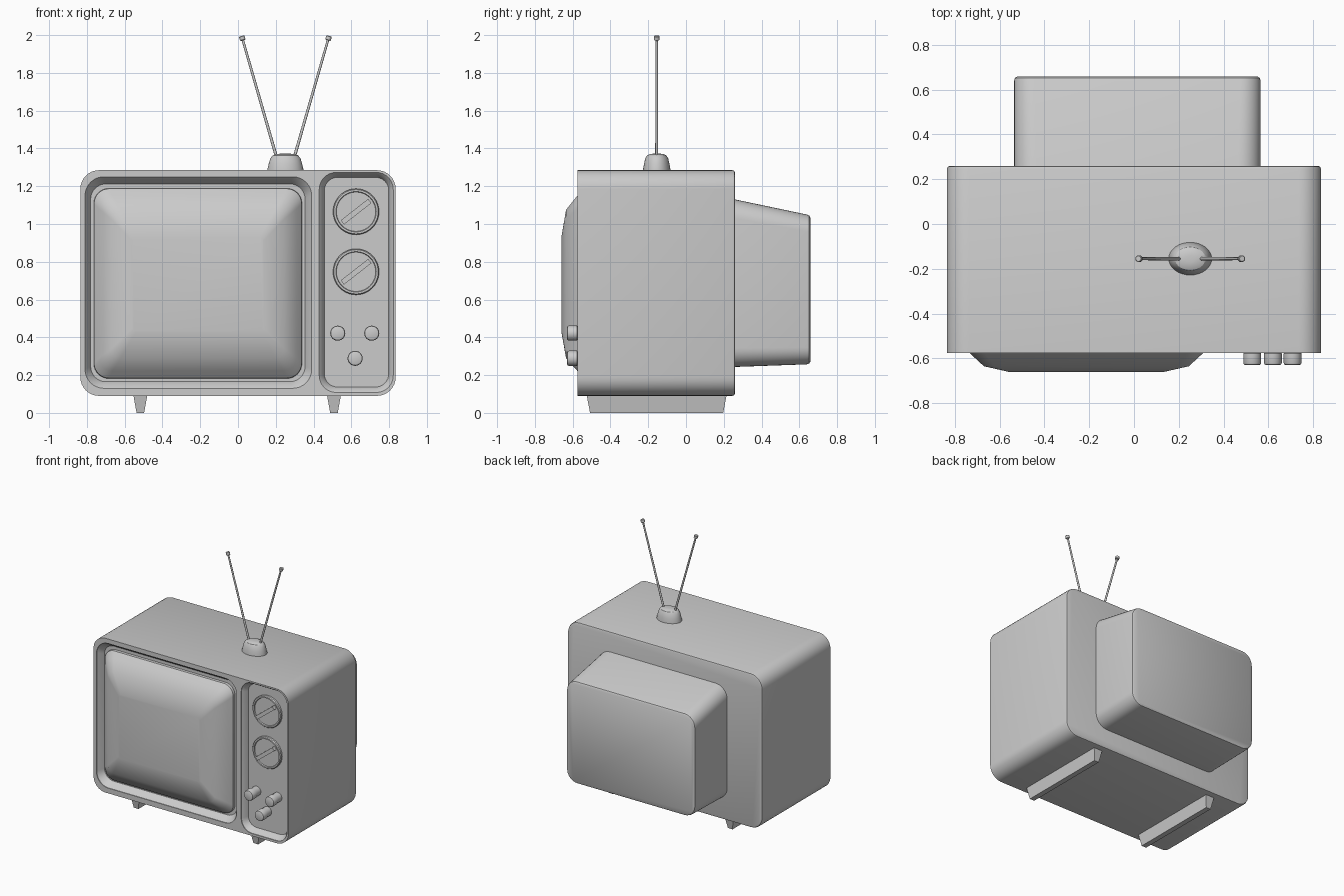
import bpy, bmesh
from math import sin, cos, pi, radians
from mathutils import Vector, Matrix

if "Cube" in bpy.data.objects:
    bpy.data.objects.remove(bpy.data.objects["Cube"])


def loft(name, rings, smooth=True):
    """Skin a stack of equal-length point rings and cap both ends."""
    bm = bmesh.new()
    loops = [[bm.verts.new(p) for p in ring] for ring in rings]
    n = len(loops[0])
    for a, b in zip(loops, loops[1:]):
        for i in range(n):
            j = (i + 1) % n
            bm.faces.new((a[i], a[j], b[j], b[i]))
    bm.faces.new(loops[0])
    bm.faces.new(loops[-1])
    bmesh.ops.recalc_face_normals(bm, faces=bm.faces)
    me = bpy.data.meshes.new(name)
    bm.to_mesh(me)
    bm.free()
    ob = bpy.data.objects.new(name, me)
    bpy.context.collection.objects.link(ob)
    if smooth:
        shade(ob)
    return ob


def select(ob):
    bpy.ops.object.select_all(action='DESELECT')
    ob.select_set(True)
    bpy.context.view_layer.objects.active = ob


def shade(ob):
    select(ob)
    bpy.ops.object.shade_smooth_by_angle(angle=radians(32))


def rrect(y, x0, x1, z0, z1, r, seg=8):
    """Rounded rectangle in the XZ plane at depth y."""
    pts = []
    corners = ((x1 - r, z1 - r), (x0 + r, z1 - r), (x0 + r, z0 + r), (x1 - r, z0 + r))
    for k, (cx, cz) in enumerate(corners):
        for i in range(seg + 1):
            a = pi / 2 * (k + i / seg)
            pts.append(Vector((cx + r * cos(a), y, cz + r * sin(a))))
    return pts


def lathe(name, origin, axis, profile, n=32, sy=1.0):
    """Revolve (radius, height) pairs about an axis through origin."""
    q = Vector((0, 0, 1)).rotation_difference(Vector(axis))
    rings = [[Vector(origin) + q @ Vector((r * cos(2 * pi * i / n), sy * r * sin(2 * pi * i / n), h))
              for i in range(n)] for r, h in profile]
    return loft(name, rings)


def box_loft(*sections):
    return [[Vector((x0, y0, z)), Vector((x1, y0, z)), Vector((x1, y1, z)), Vector((x0, y1, z))]
            for z, x0, x1, y0, y1 in sections]


# Cabinet with softened rear edge
body = loft("cabinet", [
    rrect(-0.575, -0.835, 0.835, 0.09, 1.285, 0.10),
    rrect(0.245, -0.835, 0.835, 0.09, 1.285, 0.10),
    rrect(0.256, -0.831, 0.831, 0.094, 1.281, 0.096),
    rrect(0.26, -0.82, 0.82, 0.105, 1.27, 0.085)], smooth=False)

# Stepped recesses for the screen and the control panel
cutters = [
    loft("screen_recess_cutter", [
        rrect(-0.62, -0.81, 0.39, 0.13, 1.25, 0.10),
        rrect(-0.57, -0.81, 0.39, 0.13, 1.25, 0.10),
        rrect(-0.55, -0.795, 0.372, 0.15, 1.232, 0.09),
        rrect(-0.52, -0.78, 0.355, 0.165, 1.212, 0.08)], smooth=False),
    loft("panel_recess_cutter", [
        rrect(-0.62, 0.43, 0.822, 0.108, 1.273, 0.09),
        rrect(-0.57, 0.43, 0.822, 0.108, 1.273, 0.09),
        rrect(-0.555, 0.445, 0.808, 0.125, 1.26, 0.08),
        rrect(-0.525, 0.457, 0.798, 0.137, 1.247, 0.07)], smooth=False)]
for c in cutters:
    mod = body.modifiers.new("recess", 'BOOLEAN')
    mod.operation, mod.solver, mod.object = 'DIFFERENCE', 'EXACT', c
    select(body)
    bpy.ops.object.modifier_apply(modifier=mod.name)
    bpy.data.objects.remove(c)
shade(body)

# Bulging picture tube
loft("screen", [
    rrect(-0.50, -0.765, 0.34, 0.18, 1.19, 0.08),
    rrect(-0.54, -0.762, 0.337, 0.184, 1.187, 0.08),
    rrect(-0.575, -0.735, 0.31, 0.222, 1.15, 0.07),
    rrect(-0.635, -0.67, 0.245, 0.29, 1.075, 0.05),
    rrect(-0.66, -0.56, 0.135, 0.43, 0.93, 0.02)])

# Rear tube housing, tapering in height
loft("rear_housing", [
    rrect(0.25, -0.535, 0.565, 0.243, 1.132, 0.10),
    rrect(0.64, -0.535, 0.565, 0.257, 1.05, 0.09),
    rrect(0.652, -0.532, 0.562, 0.261, 1.045, 0.087),
    rrect(0.658, -0.522, 0.552, 0.271, 1.035, 0.077)])

# Channel dials: rimmed disc with a slanted grip
for k, z in enumerate((1.065, 0.747)):
    c = Vector((0.625, -0.52, z))
    lathe(f"dial_{k + 1}", c, (0, -1, 0),
          [(0.122, 0), (0.122, 0.02), (0.117, 0.027), (0.107, 0.027), (0.104, 0.018)], 40)
    grip = loft(f"dial_grip_{k + 1}", box_loft(
        (-0.014, -0.092, 0.092, -0.045, 0), (0.014, -0.092, 0.092, -0.045, 0)), smooth=False)
    grip.matrix_world = Matrix.Translation(c) @ Matrix.Rotation(radians(-38), 4, 'Y')

# Small push knobs
for k, (x, z) in enumerate(((0.528, 0.422), (0.708, 0.422), (0.62, 0.289))):
    lathe(f"knob_{k + 1}", (x, -0.515, z), (0, -1, 0),
          [(0.036, 0), (0.036, 0.06), (0.040, 0.063), (0.040, 0.105), (0.037, 0.112), (0.030, 0.115)], 24)

# Aerial base and the two rods with tips
lathe("antenna_base", (0.251, -0.155, 1.275), (0, 0, 1),
      [(0.096, 0), (0.096, 0.012), (0.088, 0.045), (0.08, 0.072), (0.068, 0.088), (0.05, 0.095), (0.02, 0.098)],
      32, 0.76)
for side, s in (("left", -1), ("right", 1)):
    foot = Vector((0.251 + s * 0.043, -0.155, 1.34))
    tip = Vector((0.251 + s * 0.229, -0.155, 1.986))
    d = (tip - foot).normalized()
    lathe(f"antenna_rod_{side}", foot, d, [(0.008, 0), (0.0065, (tip - foot).length)], 12)
    lathe(f"antenna_tip_{side}", tip - d * 0.014, d,
          [(0.012, 0), (0.015, 0.003), (0.015, 0.021), (0.012, 0.024)], 12)

# Tapered runner feet
for side, x in (("left", -0.517), ("right", 0.508)):
    loft(f"foot_{side}", box_loft(
        (0.0, x - 0.02, x + 0.02, -0.508, 0.197),
        (0.10, x - 0.038, x + 0.038, -0.527, 0.216)), smooth=False)
